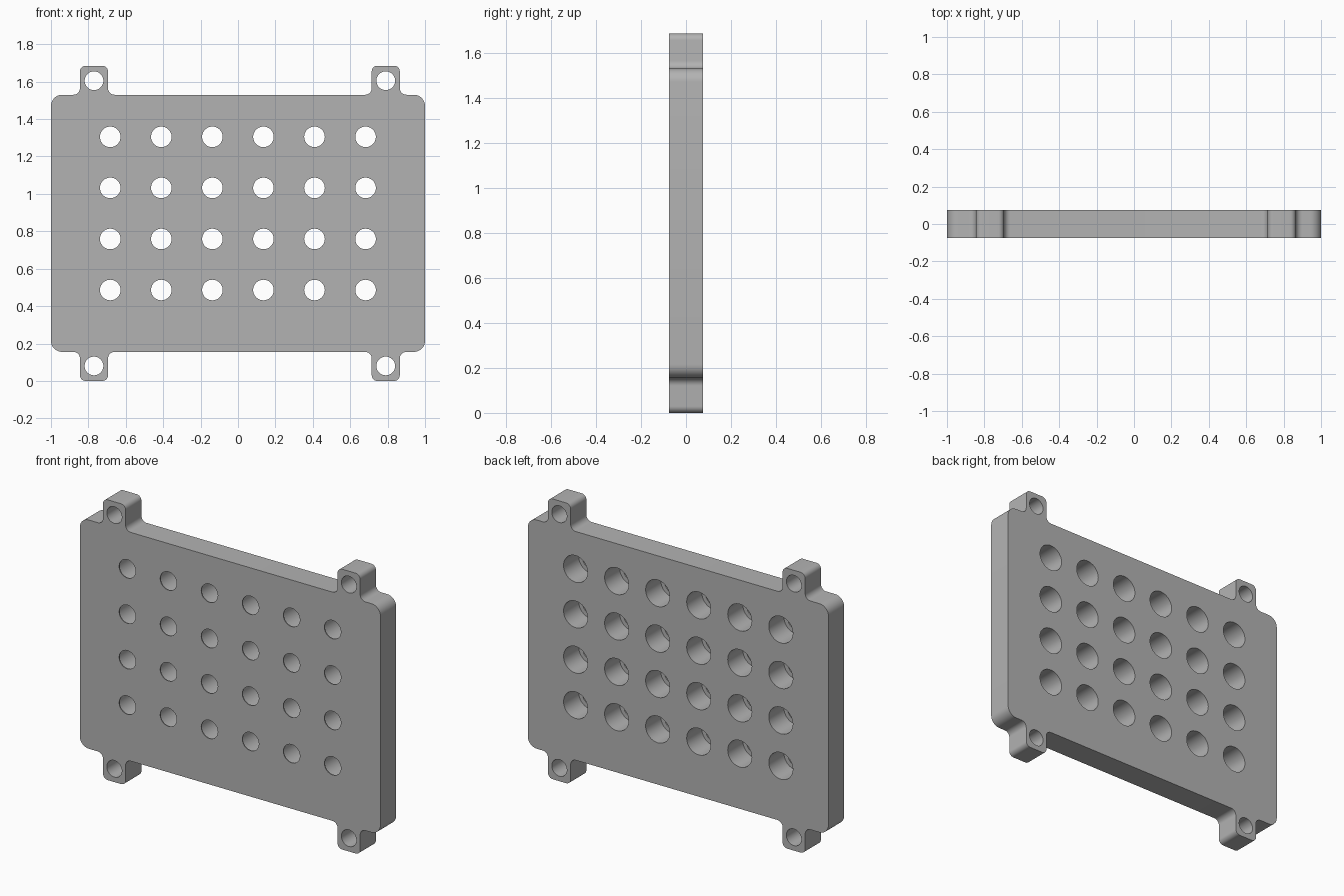
import bpy, bmesh, math
from mathutils import Vector, Matrix

if "Cube" in bpy.data.objects:
    bpy.data.objects.remove(bpy.data.objects["Cube"], do_unlink=True)

HALF = 0.075            # half thickness
LIP = 0.006             # thin front lip left by each pocket
LOW, HIGH, TOP = 0.155, 1.53, 1.685
TABS = (-0.77, 0.79)    # tab centres along x
TAB = 0.075             # tab half width

grey = bpy.data.materials.new("plain_grey")
grey.use_nodes = True
colour = (0.45, 0.45, 0.45, 1)
grey.diffuse_color = colour
grey.node_tree.nodes["Principled BSDF"].inputs["Base Color"].default_value = colour


def rounded(corners, steps=8):
    """Round every (x, z, radius) corner of a right-angled outline."""
    points = []
    for i, (x, z, r) in enumerate(corners):
        here = Vector((x, z))
        a = (Vector(corners[i - 1][:2]) - here).normalized()
        b = (Vector(corners[(i + 1) % len(corners)][:2]) - here).normalized()
        centre = here + (a + b) * r
        for s in range(steps + 1):
            t = s / steps * math.pi / 2
            points.append(centre - b * r * math.cos(t) - a * r * math.sin(t))
    return points


def make_object(name, bm):
    bmesh.ops.recalc_face_normals(bm, faces=bm.faces)
    mesh = bpy.data.meshes.new(name)
    bm.to_mesh(mesh)
    bm.free()
    mesh.materials.append(grey)
    obj = bpy.data.objects.new(name, mesh)
    bpy.context.collection.objects.link(obj)
    return obj


def cut_holes(target, holes, radius, front, back):
    """Cut round holes along y between two depths."""
    bm = bmesh.new()
    for x, z in holes:
        place = Matrix.Translation((x, (front + back) / 2, z)) @ Matrix.Rotation(math.pi / 2, 4, "X")
        bmesh.ops.create_cone(bm, cap_ends=True, segments=48, radius1=radius,
                              radius2=radius, depth=back - front, matrix=place)
    cutter = make_object("hole_cutter", bm)
    cutter.hide_render = True
    mod = target.modifiers.new("holes", "BOOLEAN")
    mod.operation = "DIFFERENCE"
    mod.solver = "EXACT"
    mod.object = cutter
    bpy.context.view_layer.objects.active = target
    bpy.ops.object.modifier_apply(modifier=mod.name)
    bpy.data.objects.remove(cutter, do_unlink=True)


# Plate outline: lower edge with two tabs, then the same mirrored for the upper edge
lower = [(-1, LOW, 0.06)]
for c in TABS:
    lower += [(c - TAB, LOW, 0.035), (c - TAB, 0, 0.03),
              (c + TAB, 0, 0.03), (c + TAB, LOW, 0.035)]
lower.append((1, LOW, 0.06))
upper = [(x, TOP - z, r) for x, z, r in reversed(lower)]

bm = bmesh.new()
face = bm.faces.new([bm.verts.new((p.x, -HALF, p.y)) for p in rounded(lower + upper)])
extruded = bmesh.ops.extrude_face_region(bm, geom=[face])["geom"]
bmesh.ops.translate(bm, vec=(0, 2 * HALF, 0),
                    verts=[g for g in extruded if isinstance(g, bmesh.types.BMVert)])
plate = make_object("mounting_plate", bm)

# Mounting holes in the tabs, and the grid of holes widened behind the front lip
tab_holes = [(x, z) for x in TABS for z in (0.08, TOP - 0.08)]
grid = [(-0.683 + 0.273 * i, 0.486 + 0.273 * j) for i in range(6) for j in range(4)]
cut_holes(plate, tab_holes, 0.05, -0.2, 0.2)
cut_holes(plate, grid, 0.08, LIP - HALF, 0.2)
cut_holes(plate, grid, 0.055, -0.2, 0.2)

# Smooth rounded walls, crisp rims
plate.select_set(True)
bpy.context.view_layer.objects.active = plate
bpy.ops.object.shade_smooth_by_angle(angle=math.radians(30))
